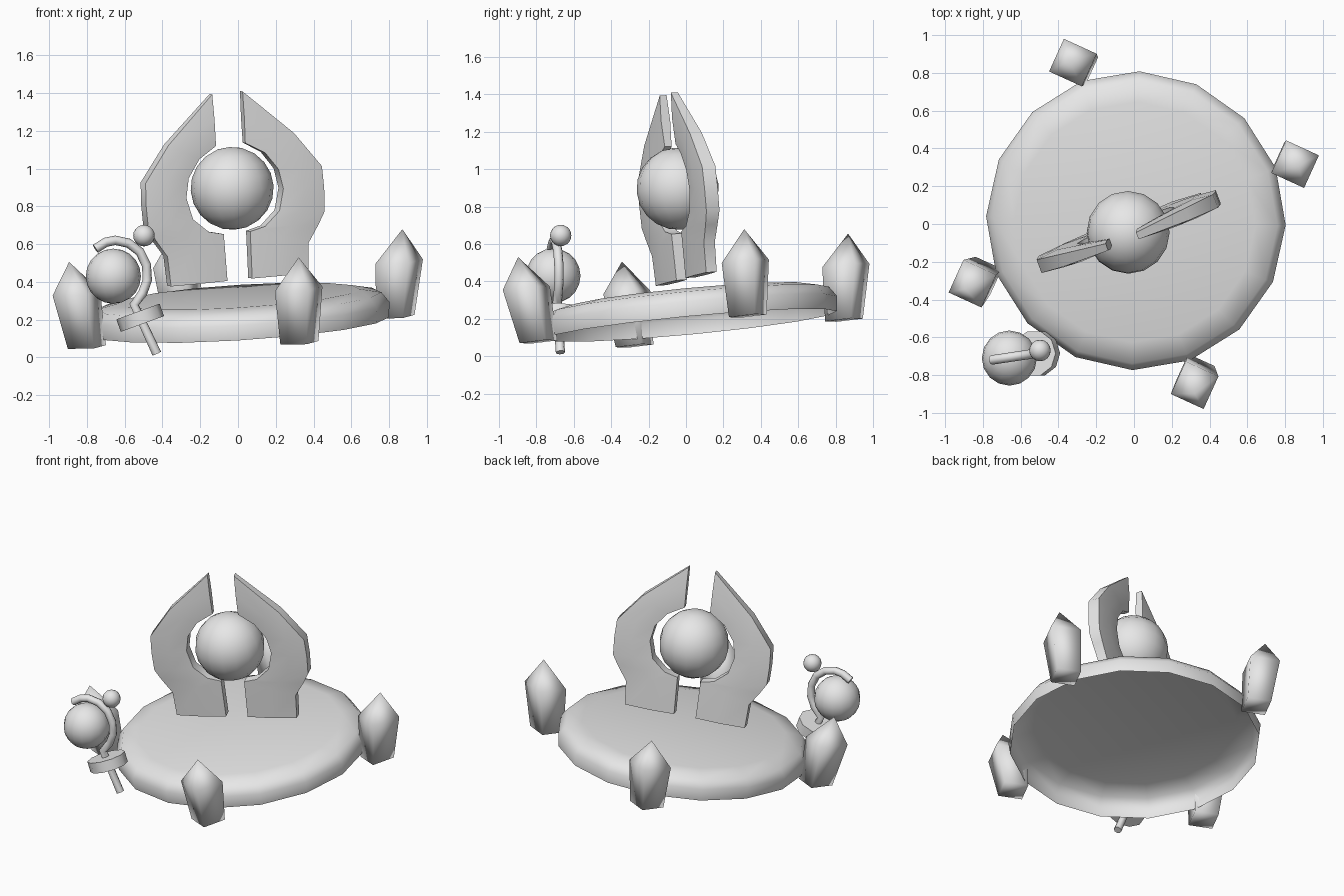
import bpy, bmesh, math
from mathutils import Vector, Matrix

if "Cube" in bpy.data.objects:
    bpy.data.objects.remove(bpy.data.objects["Cube"])

stone = bpy.data.materials.new("grey_stone")
stone.use_nodes = True
GREY = (0.8, 0.8, 0.8, 1)
stone.diffuse_color = GREY
stone.node_tree.nodes["Principled BSDF"].inputs["Base Color"].default_value = GREY

# Tilted frame shared by the platform, crystals, arms and big orb
AXIS = Vector((-0.063, -0.095, 1)).normalized()
TILT = Matrix.Translation((0.015, 0.025, 0.165)) @ \
    Vector((0, 0, 1)).rotation_difference(AXIS).to_matrix().to_4x4()


def smooth(obj, angle):
    bpy.ops.object.select_all(action='DESELECT')
    obj.select_set(True)
    bpy.context.view_layer.objects.active = obj
    bpy.ops.object.shade_smooth_by_angle(angle=math.radians(angle))


def finish(name, bm, matrix, angle):
    bmesh.ops.recalc_face_normals(bm, faces=bm.faces)
    bm.transform(matrix)
    mesh = bpy.data.meshes.new(name)
    bm.to_mesh(mesh)
    bm.free()
    mesh.materials.append(stone)
    obj = bpy.data.objects.new(name, mesh)
    bpy.context.collection.objects.link(obj)
    smooth(obj, angle)
    return obj


def loft(name, rings, matrix, angle, cap_start=True):
    """Skin rings of points; a ring with one point closes to a tip."""
    bm = bmesh.new()
    loops = [[bm.verts.new(p) for p in ring] for ring in rings]
    for a, b in zip(loops, loops[1:]):
        n = len(a)
        for i in range(n):
            j = (i + 1) % n
            if len(b) == 1:
                bm.faces.new((a[i], a[j], b[0]))
            else:
                bm.faces.new((a[i], a[j], b[j], b[i]))
    if cap_start:
        bm.faces.new(loops[0])
    if len(loops[-1]) > 2:
        bm.faces.new(loops[-1])
    return finish(name, bm, matrix, angle)


def ring(radius, z, sides, cx=0.0):
    step = 2 * math.pi / sides
    return [(cx + radius * math.cos(i * step), radius * math.sin(i * step), z)
            for i in range(sides)]


def orb(name, radius, matrix, segments=16, rows=10):
    bm = bmesh.new()
    bmesh.ops.create_uvsphere(bm, u_segments=segments, v_segments=rows, radius=radius)
    return finish(name, bm, matrix, 60)


# Platform: open-bottomed shallow drum with a rounded rim
rim = [(0.785, 0), (0.795, 0.08), (0.755, 0.135), (0.64, 0.16)]
loft("platform", [ring(r, h, 16) for r, h in rim],
     TILT @ Matrix.Rotation(math.radians(-1.5), 4, 'Z'), 50, cap_start=False)

# Four crystals leaning outward, one corner pointing away from the centre
for i, place in enumerate(("left", "back", "right", "front")):
    turn = Matrix.Rotation(math.radians(20.5 + 90 * i), 4, 'Z')
    rings = [ring(0.108, -0.03, 4, 0.875), ring(0.135, 0.26, 4, 0.915),
             [(0.945, 0, 0.43)]]
    loft("crystal_" + place, rings, TILT @ turn, 92)

# Two curved arms: outer u, outer h, inner u, inner h, half thickness
stations = [
    (0.39, 0.25, 0.07, 0.25, 0.04),
    (0.40, 0.41, 0.075, 0.50, 0.042),
    (0.46, 0.50, 0.16, 0.52, 0.046),
    (0.50, 0.57, 0.245, 0.595, 0.05),
    (0.505, 0.69, 0.275, 0.71, 0.05),
    (0.50, 0.81, 0.255, 0.815, 0.05),
    (0.355, 1.00, 0.186, 0.91, 0.045),
    (0.086, 1.245, 0.083, 0.97, 0.026),
]


def arm_section(ou, oh, iu, ih, t):
    mu, mh, s = (ou + iu) / 2, (oh + ih) / 2, t * 0.75
    return [(ou, s, oh), (mu, t, mh), (iu, s, ih),
            (iu, -s, ih), (mu, -t, mh), (ou, -s, oh)]


for name, degrees in (("left_arm", 20.5), ("right_arm", 200.5)):
    loft(name, [arm_section(*s) for s in stations],
         TILT @ Matrix.Rotation(math.radians(degrees), 4, 'Z'), 50)

# Large orb held between the arms
orb("large_orb", 0.22, TILT @ Matrix.Translation((0, 0, 0.735)))

# Staff: straight shaft bending into a hook
path = [(-0.43, 0.02), (-0.55, 0.28), (-0.505, 0.34), (-0.48, 0.41),
        (-0.485, 0.49), (-0.52, 0.56), (-0.58, 0.605), (-0.65, 0.62),
        (-0.70, 0.61), (-0.755, 0.575)]


def staff_y(x):
    return -0.685 + 0.15 * (x + 0.52)


curve = bpy.data.curves.new("staff", 'CURVE')
curve.dimensions = '3D'
curve.bevel_depth = 0.025
curve.bevel_resolution = 2
curve.use_fill_caps = True
spline = curve.splines.new('POLY')
spline.points.add(len(path) - 1)
for point, (x, z) in zip(spline.points, path):
    point.co = (x, staff_y(x), z, 1)
curve.materials.append(stone)
staff = bpy.data.objects.new("staff", curve)
bpy.context.collection.objects.link(staff)
bpy.ops.object.select_all(action='DESELECT')
staff.select_set(True)
bpy.context.view_layer.objects.active = staff
bpy.ops.object.convert(target='MESH')
smooth(bpy.context.object, 60)

# Collar around the shaft
loft("staff_collar", [ring(0.122, -0.035, 10), ring(0.122, 0.035, 10)],
     Matrix.Translation((-0.518, -0.685, 0.21)) @
     Matrix.Rotation(math.radians(-20), 4, 'Y'), 50)

# Orbs carried by the staff
orb("staff_orb", 0.146, Matrix.Translation((-0.66, -0.71, 0.43)))
orb("small_orb", 0.057, Matrix.Translation((-0.498, -0.67, 0.645)))
